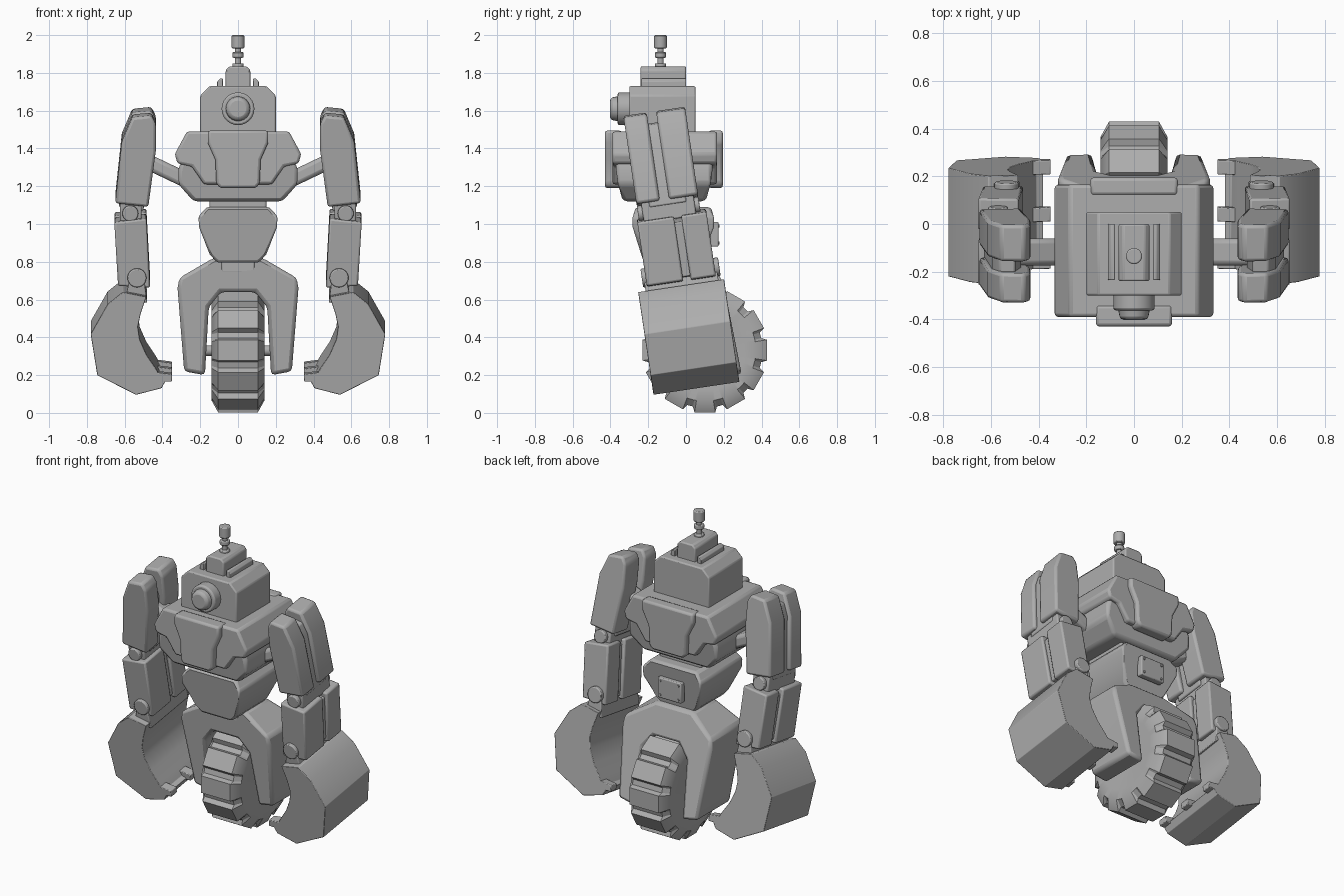
import bpy, bmesh, math
from mathutils import Matrix, Vector

if "Cube" in bpy.data.objects:
    bpy.data.objects.remove(bpy.data.objects["Cube"])

mat = bpy.data.materials.new("plain grey")
mat.diffuse_color = (0.42, 0.42, 0.42, 1)
mat.use_nodes = True
mat.node_tree.nodes["Principled BSDF"].inputs["Base Color"].default_value = mat.diffuse_color


def finish(name, bm, bev=0.0, segs=2):
    bmesh.ops.recalc_face_normals(bm, faces=bm.faces[:])
    me = bpy.data.meshes.new(name)
    bm.to_mesh(me)
    bm.free()
    ob = bpy.data.objects.new(name, me)
    bpy.context.collection.objects.link(ob)
    me.materials.append(mat)
    if bev:
        m = ob.modifiers.new("bevel", 'BEVEL')
        m.width, m.segments, m.limit_method = bev, segs, 'ANGLE'
        m.angle_limit = math.radians(25)
    bpy.ops.object.select_all(action='DESELECT')
    ob.select_set(True)
    bpy.context.view_layer.objects.active = ob
    bpy.ops.object.shade_smooth_by_angle(angle=math.radians(30))
    return ob


def prism(name, pts, y0, y1, bev=0.01, fn=None, s=1):
    """Front outline (x, z) extruded along y, then moved by fn."""
    bm = bmesh.new()
    a = [bm.verts.new((s * x, y0, z)) for x, z in pts]
    b = [bm.verts.new((s * x, y1, z)) for x, z in pts]
    bm.faces.new(a)
    bm.faces.new(b[::-1])
    for i in range(len(a)):
        j = (i + 1) % len(a)
        bm.faces.new((a[i], a[j], b[j], b[i]))
    if fn:
        for v in bm.verts:
            v.co = fn(v.co)
    return finish(name, bm, bev)


def sym(half):
    return half + [(-x, z) for x, z in half[::-1]]


def rect(x0, x1, z0, z1):
    return [(x0, z0), (x1, z0), (x1, z1), (x0, z1)]


def rod(name, p, q, r, r2=None, n=24, bev=0.0):
    p, q = Vector(p), Vector(q)
    bm = bmesh.new()
    bmesh.ops.create_cone(bm, cap_ends=True, segments=n, radius1=r,
                          radius2=r if r2 is None else r2, depth=(q - p).length)
    rot = (q - p).to_track_quat('Z', 'Y').to_matrix().to_4x4()
    bmesh.ops.transform(bm, verts=bm.verts, matrix=Matrix.Translation((p + q) / 2) @ rot)
    return finish(name, bm, bev)


# wheel with twelve tread lugs
C = Vector((0, 0.10, 0.332))
bm = bmesh.new()
rings = []
stations = [(-.125, .09), (-.14, .21), (-.14, .27), (-.105, 0), (.105, 0),
            (.14, .27), (.14, .21), (.125, .09)]
for x, r in stations:
    ring = []
    for k in range(12):
        for off, rr in ((-9.5, .334), (9.5, .334), (12, .305), (18, .305)):
            t = math.radians(k * 30 + off)
            rad = r or rr
            ring.append(bm.verts.new(C + Vector((x, rad * math.cos(t), rad * math.sin(t)))))
    rings.append(ring)
for a, b in zip(rings, rings[1:]):
    for i in range(48):
        j = (i + 1) % 48
        bm.faces.new((a[i], a[j], b[j], b[i]))
bm.faces.new(rings[0])
bm.faces.new(rings[-1])
finish("wheel", bm)
rod("wheel_axle", (-.2, .10, .33), (.2, .10, .33), .028)


# fork over the wheel, leaning with the body
def fork_fn(v):
    y = v.y * (0.7 if v.z > 0.78 else 1)
    return Vector((v.x, y + 0.10 + (0.33 - v.z) * -0.2 * -1, v.z))


prism("fork", sym([(.13, .82), (.31, .715), (.32, .66), (.285, .22), (.175, .20),
                   (.155, .56), (.09, .64)]), -.17, .17, .02, fork_fn)
prism("lower_neck", rect(-.09, .09, .74, .86), -.13, .06, .01)


# waist block with bolted rear plate
def waist_fn(v):
    k = 0.72 if v.z < 0.85 else (0.88 if v.z > 1.07 else 1)
    return Vector((v.x, -.065 + (v.y + .065) * k, v.z))


prism("waist", sym([(.165, 1.09), (.21, 1.04), (.205, .98), (.15, .84), (.11, .795)]),
      -.29, .155, .015, waist_fn)
prism("rear_plate", rect(-.085, .085, .88, 1.01), .13, .172, .006)
for x in (-.065, .065):
    for z in (.9, .99):
        rod("plate_bolt", (x, .165, z), (x, .178, z), .008, n=10)
prism("upper_neck", rect(-.15, .15, 1.05, 1.16), -.24, .06, .01)


# torso
def belly_fn(v):
    k = 0.85 if v.z < 1.15 else 1
    return Vector((v.x, -.115 + (v.y + .115) * k, v.z))


prism("lower_torso", sym([(.29, 1.36), (.315, 1.29), (.315, 1.21), (.235, 1.12)]),
      -.37, .14, .02, belly_fn)
prism("shoulder_block", sym([(.27, 1.49), (.335, 1.37), (.32, 1.32), (.245, 1.305),
                             (.18, 1.21)]), -.39, .165, .014)
plate = sym([(.16, 1.495), (.16, 1.43), (.12, 1.34), (.115, 1.215), (.095, 1.19)])
prism("chest_plate", plate, -.43, -.34, .014)
prism("back_plate", [(x * 1.15, z) for x, z in plate], .12, .195, .014)

# head, eye, crest and antenna
prism("head", sym([(.15, 1.73), (.2, 1.68), (.2, 1.45)]), -.30, .05, .008)
rod("eye_ring", (0, -.28, 1.61), (0, -.362, 1.61), .087, bev=.01)
rod("eye_lens", (0, -.35, 1.61), (0, -.402, 1.61), .068, .058, bev=.015)
prism("crest", sym([(.045, 1.835), (.065, 1.815), (.065, 1.71)]), -.24, 0, .008)
for s in (1, -1):
    prism("crest_fin", [(.08, 1.72), (.11, 1.72), (.11, 1.755), (.095, 1.77), (.08, 1.77)],
          -.235, .0, .004, s=s)
for z0, z1, r in ((1.82, 1.85, .03), (1.84, 1.94, .017), (1.88, 1.91, .03), (1.93, 2.0, .034)):
    rod("antenna", (0, -.135, z0), (0, -.135, z1), r, n=20, bev=.006)

# arms: built upright, then tilted about the shoulder
TILT = math.radians(8.5)
PIVOT = Vector((0, -.135, 1.37))
R = Matrix.Rotation(TILT, 3, 'X')


def arm_fn(v):
    return R @ (v - Vector((0, 0, PIVOT.z))) + PIVOT


upper = [(.56, 1.59), (.46, 1.60), (.435, 1.555), (.435, 1.41), (.475, 1.11),
         (.65, 1.13), (.615, 1.46)]
upper_core = [(.565, 1.53), (.50, 1.54), (.475, 1.42), (.50, 1.08), (.63, 1.10), (.595, 1.46)]
fore = [(.485, 1.05), (.655, 1.03), (.635, .69), (.465, .68)]
fore_core = [(.505, 1.02), (.635, 1.0), (.615, .71), (.485, .70)]
bucket = [(.485, .64), (.61, .665), (.69, .60), (.78, .44), (.745, .22), (.54, .115),
          (.405, .15), (.38, .195), (.41, .205), (.435, .255), (.485, .33), (.52, .41),
          (.53, .48), (.515, .55)]
tooth = [(.35, .185), (.35, .225), (.43, .235), (.43, .185)]
for s in (1, -1):
    # shoulder strut
    prism("shoulder_strut", [(.27, 1.185), (.27, 1.275), (.50, 1.385), (.50, 1.295)],
          -.175, -.06, .022, s=s)
    # upper arm and forearm: two slabs over a recessed core
    prism("upper_arm_front", upper, -.165, -.04, .014, arm_fn, s)
    prism("upper_arm_back", upper, .01, .165, .014, arm_fn, s)
    prism("upper_arm_core", upper_core, -.10, .10, .008, arm_fn, s)
    prism("forearm_front", fore, -.175, .02, .01, arm_fn, s)
    prism("forearm_back", fore, .06, .195, .01, arm_fn, s)
    prism("forearm_core", fore_core, -.10, .12, .006, arm_fn, s)
    # elbow and wrist
    for name, x, z, d0, d1, r in (("elbow_pin", .57, 1.075, -.165, .165, .042),
                                  ("wrist_pin", .535, .735, -.195, .22, .05)):
        rod(name, arm_fn(Vector((s * x, d0, z))), arm_fn(Vector((s * x, d1, z))), r, bev=.006)
    prism("elbow_block", rect(.51, .625, 1.02, 1.13), -.14, .14, .008, arm_fn, s)
    prism("wrist_bracket", [(.50, .74), (.57, .74), (.595, .63), (.48, .60)],
          -.185, .205, .006, arm_fn, s)
    # scoop hand with three teeth
    prism("scoop_hand", bucket, -.225, .235, .003, arm_fn, s)
    for d in (-.195, .005, .205):
        prism("scoop_tooth", tooth, d - .03, d + .03, .004, arm_fn, s)
